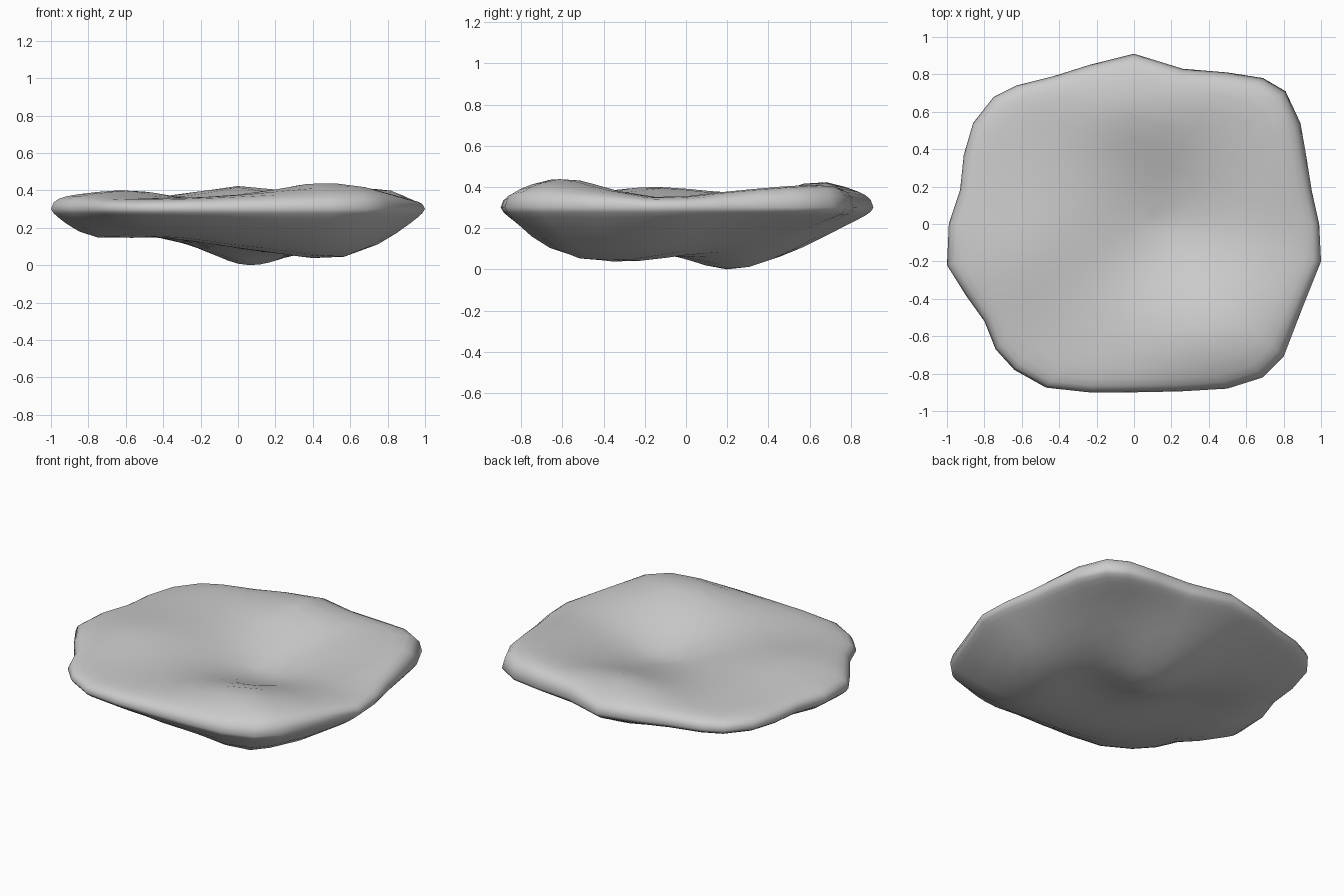
import bpy, bmesh

if "Cube" in bpy.data.objects:
    bpy.data.objects.remove(bpy.data.objects["Cube"])

# Outline seen from above
OUTLINE = [(0, .91), (.26, .83), (.5, .81), (.69, .78), (.81, .71), (.89, .54), (.92, .37), (.95, .18),
           (.99, 0), (1, -.2), (.9, -.45), (.8, -.71), (.69, -.82), (.5, -.88), (.25, -.895), (0, -.9),
           (-.24, -.9), (-.47, -.875), (-.64, -.78), (-.74, -.67), (-.8, -.52), (-.9, -.38), (-1, -.22),
           (-.99, 0), (-.93, .18), (-.91, .37), (-.86, .54), (-.75, .68), (-.63, .74), (-.43, .79), (-.24, .85)]
# Bumps and hollows of the upper and lower faces
TOP = [(-.9, 0, .37), (-.6, -.15, .4), (-.75, .45, .365), (-.6, -.6, .36), (-.3, -.6, .36), (0, -.78, .375),
       (.4, -.63, .44), (.4, -.83, .39), (.7, -.5, .41), (.2, -.03, .25), (-.25, 0, .345), (-.1, .45, .37),
       (0, .65, .425), (0, .82, .39), (-.4, .6, .37), (.7, .62, .415), (.75, .15, .37), (.35, .5, .37),
       (.92, -.1, .35)]
BOTTOM = [(.05, .2, 0), (.55, -.33, .043), (-.5, 0, .17), (-.75, -.3, .17), (-.7, .3, .18), (-.4, -.6, .17),
          (.5, -.7, .13), (.6, .3, .14), (.5, .6, .2), (.05, .6, .12), (-.4, .55, .19), (.75, -.2, .11),
          (-.2, .15, .09), (-.25, -.25, .13), (0, -.7, .15), (.22, -.1, .07), (.3, .2, .05), (-.87, -.1, .185)]
RIM = .3


def kernel(dx, dy):
    return (dx * dx + dy * dy + .03) ** .5


# Smooth height field passing through the given points
def surface(points):
    m = len(points)
    rows = [[kernel(p[0] - q[0], p[1] - q[1]) for q in points] + [p[2] - RIM] for p in points]
    for i in range(m):
        k = max(range(i, m), key=lambda r: abs(rows[r][i]))
        rows[i], rows[k] = rows[k], rows[i]
        rows[i] = [a / rows[i][i] for a in rows[i]]
        for r in range(m):
            if r != i:
                f = rows[r][i]
                rows[r] = [a - f * b for a, b in zip(rows[r], rows[i])]
    return lambda x, y: RIM + sum(row[m] * kernel(x - p[0], y - p[1]) for row, p in zip(rows, points))


bm = bmesh.new()
n = len(OUTLINE)
rim = [bm.verts.new((x, y, RIM)) for x, y in OUTLINE]


# Rings running from the rim to the middle of each face
def skin(field, power):
    def vert(x, y, t):
        return bm.verts.new((x * t, y * t, RIM + (field(x * t, y * t) - RIM) * (1 - t ** power) ** .5))
    previous = rim
    for t in (.985, .96, .92, .85, .75, .63, .5, .37, .24, .12):
        ring = [vert(x, y, t) for x, y in OUTLINE]
        for i in range(n):
            j = (i + 1) % n
            bm.faces.new((previous[i], previous[j], ring[j], ring[i]))
        previous = ring
    pole = vert(0, 0, 0)
    for i in range(n):
        bm.faces.new((previous[i], previous[(i + 1) % n], pole))


skin(surface(TOP), 18)
skin(surface(BOTTOM + [(x, y, .27) for x, y in OUTLINE]), 30)
bmesh.ops.recalc_face_normals(bm, faces=bm.faces)

# Rest the lowest bump on the ground
low = min(v.co.z for v in bm.verts)
for v in bm.verts:
    v.co.z -= low

mesh = bpy.data.meshes.new("stone_slab")
bm.to_mesh(mesh)
bm.free()
mesh.shade_smooth()
slab = bpy.data.objects.new("stone_slab", mesh)
bpy.context.collection.objects.link(slab)
